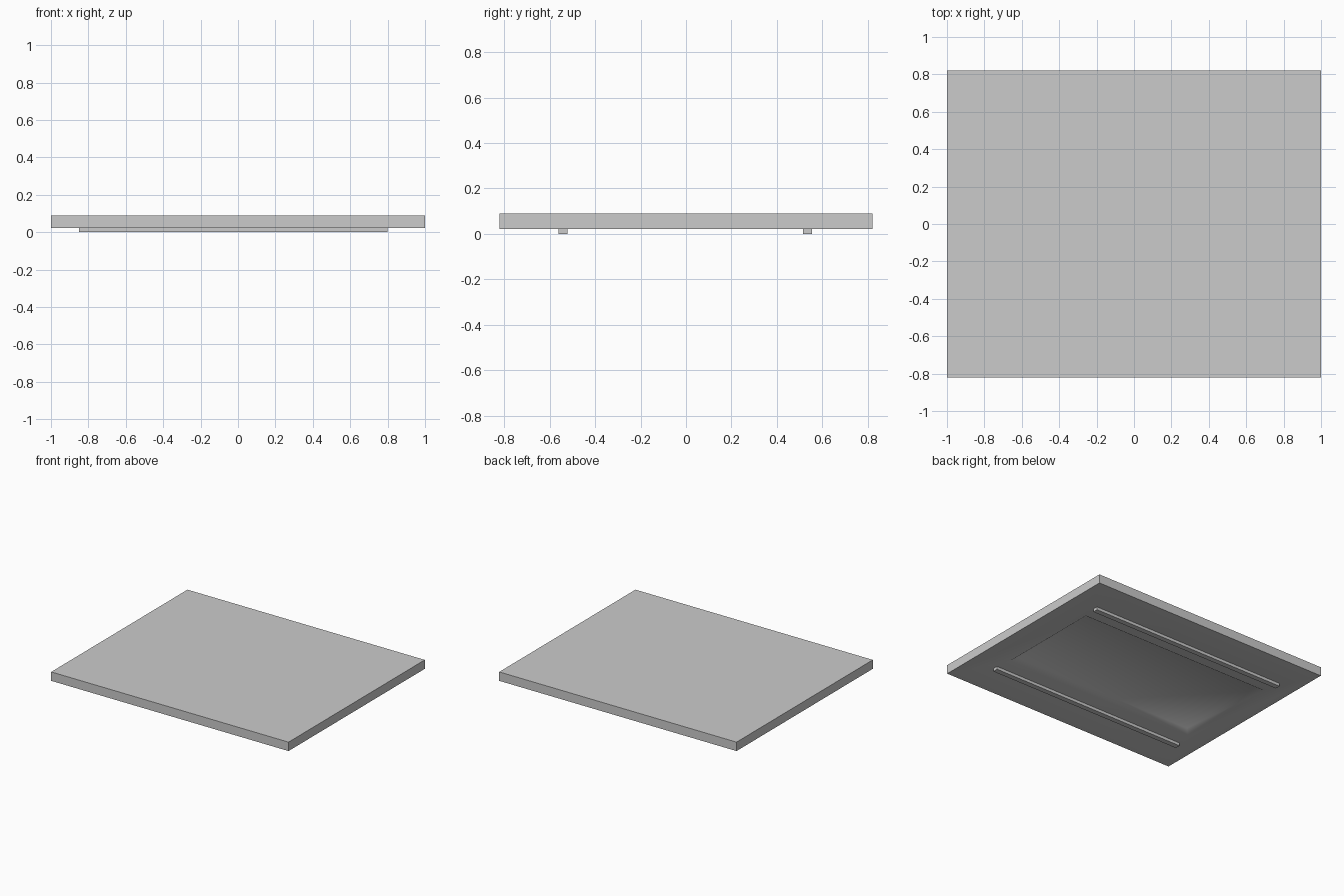
import bpy, bmesh, math

if "Cube" in bpy.data.objects:
    bpy.data.objects.remove(bpy.data.objects["Cube"])


def finish(name, bm, angle):
    bmesh.ops.recalc_face_normals(bm, faces=bm.faces[:])
    mesh = bpy.data.meshes.new(name)
    bm.to_mesh(mesh)
    bm.free()
    obj = bpy.data.objects.new(name, mesh)
    bpy.context.collection.objects.link(obj)
    bpy.ops.object.select_all(action='DESELECT')
    obj.select_set(True)
    bpy.context.view_layer.objects.active = obj
    bpy.ops.object.shade_smooth_by_angle(angle=math.radians(angle))
    return obj


def loft(name, rings, angle=50):
    """Join rectangles (x0, x1, y0, y1, z) into a closed solid."""
    bm = bmesh.new()
    loops = [[bm.verts.new(p) for p in
              ((x0, y0, z), (x1, y0, z), (x1, y1, z), (x0, y1, z))]
             for x0, x1, y0, y1, z in rings]
    for a, b in zip(loops, loops[1:]):
        for i in range(4):
            j = (i + 1) % 4
            bm.faces.new((a[i], a[j], b[j], b[i]))
    bm.faces.new(loops[0])
    bm.faces.new(loops[-1])
    return finish(name, bm, angle)


# Slab with a shallow sloped recess in the underside
loft("slab", [
    (-1.0, 1.0, -0.82, 0.82, 0.09),
    (-1.0, 1.0, -0.82, 0.82, 0.022),
    (-0.83, 0.78, -0.41, 0.41, 0.022),
    (-0.79, 0.74, -0.37, 0.37, 0.05),
])

# Two support rails under the slab
for side, y in (("front", -0.542), ("back", 0.535)):
    loft(side + "_rail", [
        (-0.85, 0.80, y - 0.02, y + 0.02, 0.024),
        (-0.85, 0.80, y - 0.02, y + 0.02, 0.0),
    ], 30)
